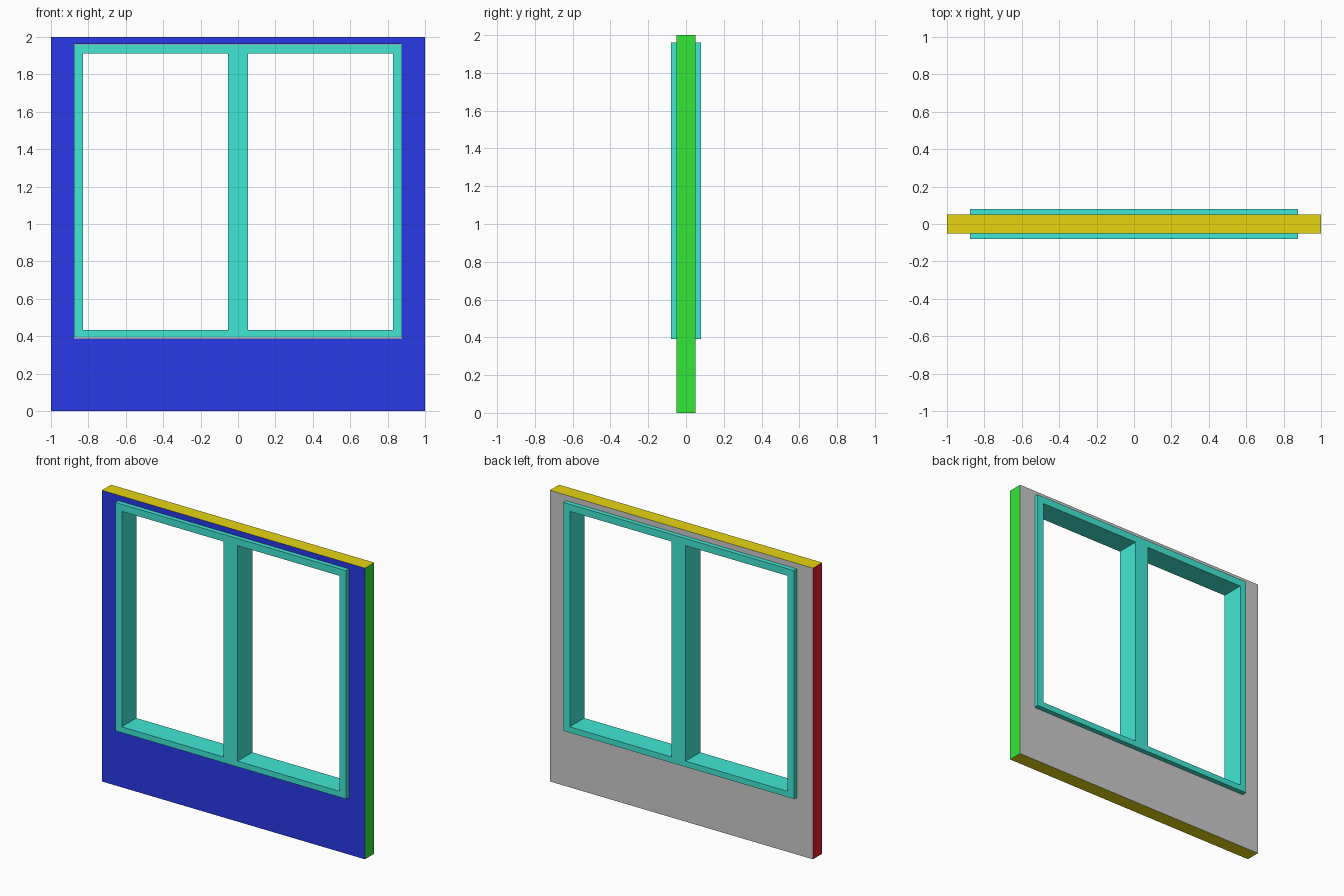
import bpy, bmesh

if "Cube" in bpy.data.objects:
    bpy.data.objects.remove(bpy.data.objects["Cube"])


def material(name, rgb):
    m = bpy.data.materials.new(name)
    m.diffuse_color = (*rgb, 1)
    m.use_nodes = True
    m.node_tree.nodes["Principled BSDF"].inputs["Base Color"].default_value = m.diffuse_color
    return m


def pierced_slab(name, xs, zs, holes, half_depth):
    """Grid of cells in the xz plane, minus the holes, extruded along y."""
    bm = bmesh.new()
    for i in range(len(xs) - 1):
        for j in range(len(zs) - 1):
            if (i, j) not in holes:
                corners = [(xs[i], zs[j]), (xs[i + 1], zs[j]),
                           (xs[i + 1], zs[j + 1]), (xs[i], zs[j + 1])]
                bm.faces.new([bm.verts.new((x, -half_depth, z)) for x, z in corners])
    bmesh.ops.remove_doubles(bm, verts=bm.verts[:], dist=1e-4)
    ext = bmesh.ops.extrude_face_region(bm, geom=bm.faces[:], use_keep_orig=True)
    moved = [v for v in ext["geom"] if isinstance(v, bmesh.types.BMVert)]
    bmesh.ops.translate(bm, verts=moved, vec=(0, 2 * half_depth, 0))
    bmesh.ops.recalc_face_normals(bm, faces=bm.faces[:])
    mesh = bpy.data.meshes.new(name)
    bm.to_mesh(mesh)
    bm.free()
    obj = bpy.data.objects.new(name, mesh)
    bpy.context.collection.objects.link(obj)
    return obj


grey = material("back_grey", (0.8, 0.8, 0.8))
blue = material("front_blue", (0.023, 0.04, 0.8))
green = material("right_green", (0.035, 0.8, 0.04))
red = material("left_red", (0.8, 0.01, 0.02))
yellow = material("edge_yellow", (0.8, 0.66, 0.006))
teal = material("frame_teal", (0.053, 0.8, 0.66))

# Wall panel with one large opening, each side in its own colour
wall = pierced_slab("wall_panel", [-1, -0.877, 0.877, 1], [0, 0.388, 1.962, 2],
                    {(1, 1)}, 0.05)
for m in (grey, blue, green, red, yellow):
    wall.data.materials.append(m)
for f in wall.data.polygons:
    n, c = f.normal, f.center
    if n.y < -0.5:
        f.material_index = 1
    elif abs(n.x) > 0.5 and abs(c.x) > 0.99:
        f.material_index = 2 if n.x > 0 else 3
    elif abs(n.z) > 0.5:
        f.material_index = 4

# Window frame with a central mullion, standing proud on both faces
frame = pierced_slab("window_frame", [-0.877, -0.828, -0.053, 0.053, 0.828, 0.877],
                     [0.392, 0.432, 1.912, 1.961], {(1, 1), (3, 1)}, 0.079)
frame.data.materials.append(teal)
